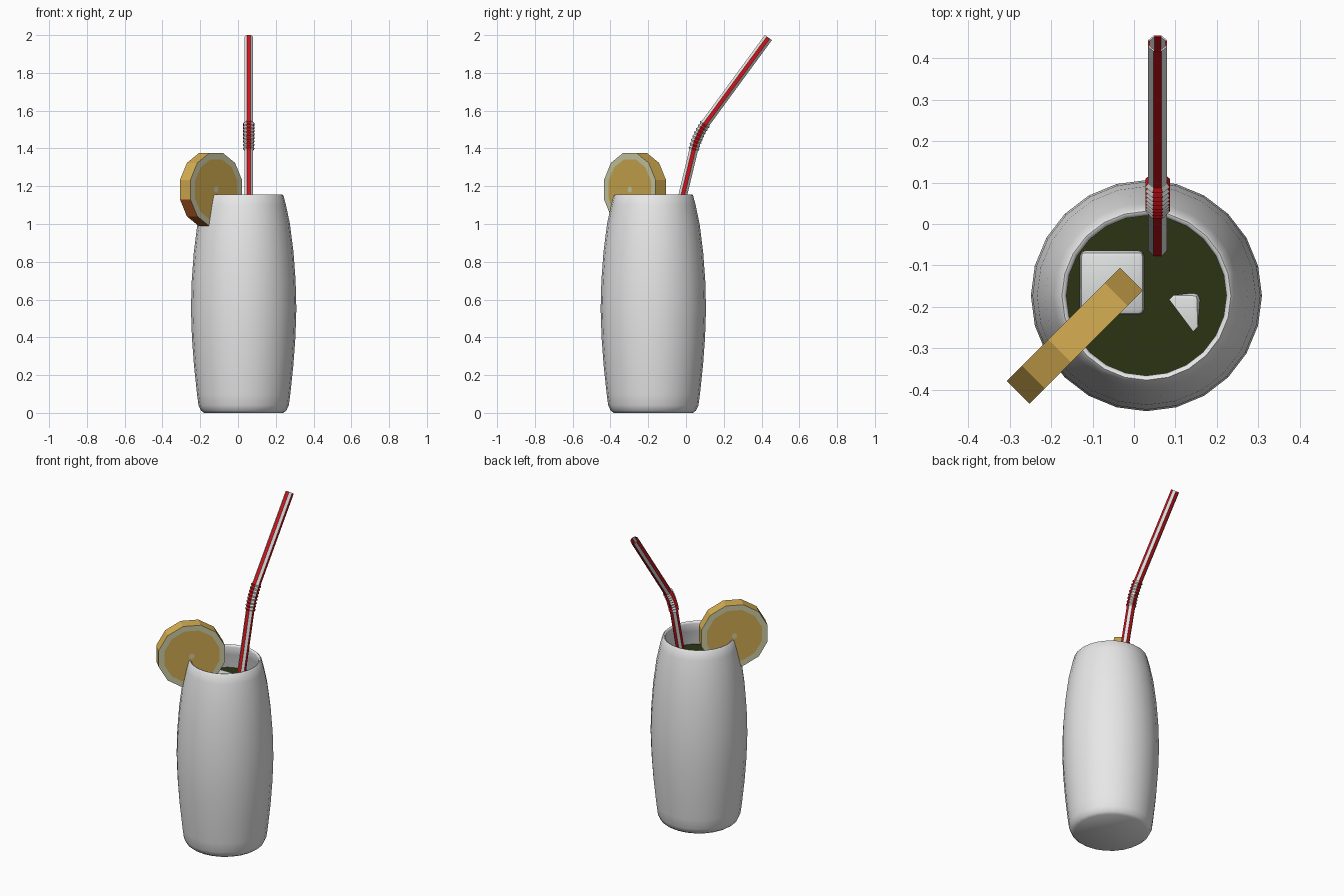
import bpy, bmesh, math
from mathutils import Vector, Matrix

if "Cube" in bpy.data.objects:
    bpy.data.objects.remove(bpy.data.objects["Cube"])


def mat(name, rgb):
    m = bpy.data.materials.new(name)
    m.diffuse_color = (*rgb, 1)
    m.use_nodes = True
    m.node_tree.nodes["Principled BSDF"].inputs["Base Color"].default_value = m.diffuse_color
    return m


WHITE = mat("glass white", (0.8, 0.8, 0.8))
ICE = mat("ice white", (0.82, 0.83, 0.83))
GREEN = mat("dark green drink", (0.024, 0.034, 0.007))
RED = mat("straw red", (0.65, 0.006, 0.01))
STRAW = mat("straw white", (0.8, 0.8, 0.8))
RIND = mat("rind gold", (0.68, 0.43, 0.085))
ORANGE = mat("rind orange", (0.5, 0.12, 0.02))
FLESH = mat("flesh gold", (0.62, 0.4, 0.08))
PITH = mat("pith cream", (0.6, 0.6, 0.38))

CX, CY, LEVEL = 0.03, -0.173, 1.0


def finish(name, bm, mats, smooth=None):
    bmesh.ops.recalc_face_normals(bm, faces=bm.faces)
    me = bpy.data.meshes.new(name)
    bm.to_mesh(me)
    bm.free()
    for m in mats:
        me.materials.append(m)
    ob = bpy.data.objects.new(name, me)
    bpy.context.collection.objects.link(ob)
    if smooth:
        bpy.context.view_layer.objects.active = ob
        ob.select_set(True)
        bpy.ops.object.shade_smooth_by_angle(angle=math.radians(smooth))
        ob.select_set(False)
    return ob


def lathe(name, profile, material, n=24):
    """Turn a profile of (radius, z) about the glass axis; ends are capped."""
    bm = bmesh.new()
    rings = [[bm.verts.new((CX + r * math.cos(2 * math.pi * i / n),
                            CY + r * math.sin(2 * math.pi * i / n), z))
              for i in range(n)] for r, z in profile]
    for a, b in zip(rings, rings[1:]):
        for i in range(n):
            bm.faces.new((a[i], a[(i + 1) % n], b[(i + 1) % n], b[i]))
    bm.faces.new(rings[0])
    bm.faces.new(rings[-1])
    return finish(name, bm, [material], 60)


# Glass: outer wall, rounded rim, inner wall
outer = [(0.21, 0), (0.226, 0.012), (0.239, 0.04), (0.247, 0.10), (0.263, 0.25),
         (0.274, 0.40), (0.279, 0.55), (0.275, 0.70), (0.264, 0.85),
         (0.245, 1.0), (0.224, 1.10), (0.211, 1.15), (0.204, 1.157)]
inner = [(0.197, 1.155), (0.193, 1.145), (0.205, 1.09), (0.226, 1.0), (0.245, 0.85),
         (0.259, 0.55), (0.245, 0.25), (0.22, 0.06)]
lathe("glass", outer + inner, WHITE)

# Drink
lathe("drink", [(0.218, 0.065), (0.243, 0.25), (0.257, 0.55), (0.243, 0.85), (0.225, LEVEL)], GREEN)


# Ice cubes
def ice(name, size, rot, anchor, at):
    """Bevelled cube, turned by rot, with local point anchor placed at a point."""
    bm = bmesh.new()
    bmesh.ops.create_cube(bm, size=size)
    bmesh.ops.bevel(bm, geom=bm.edges[:], offset=0.014, segments=2, affect='EDGES', profile=0.5)
    shift = Vector(at) - rot @ (Vector(anchor) * size / 2)
    bmesh.ops.transform(bm, matrix=Matrix.Translation(shift) @ rot.to_4x4(), verts=bm.verts)
    finish(name, bm, [ICE], 40)


ice("ice_cube_large", 0.155, Matrix.Rotation(math.radians(5), 3, 'X'), (0, 0, 1),
    (-0.053, -0.143, LEVEL + 0.02))
ice("ice_cube_small", 0.15, Matrix.Rotation(math.radians(16), 3, Vector((0.6, -0.8, 0))),
    (1, 1, 1), (0.155, -0.17, LEVEL + 0.018))

# Straw: (y, z, tilt, radius) stations, with a ribbed bend, then back down the inside
R, a0, a1 = 0.025, math.radians(13.5), math.radians(36)
y, z = 0.04, 1.39
stations = [(y - 1.32 * math.tan(a0), z - 1.32, a0, R)]
steps = 16
for i in range(steps + 1):
    a = a0 + (a1 - a0) * i / steps
    stations.append((y, z, a, 0.032 if i % 2 else R))
    y += 0.16 / steps * math.sin(a)
    z += 0.16 / steps * math.cos(a)
stations.append((0.436, 1.987, a1, R))
path = stations + [(s[0], s[1], s[2], 0.021) for s in (stations[-1], stations[-2], stations[1], stations[0])]
bm = bmesh.new()
rings = []
for y, z, a, r in path:
    ring = []
    for k in range(8):
        t = math.radians(22.5 + 45 * k)
        u, v = r * math.cos(t), r * math.sin(t)
        ring.append(bm.verts.new((0.057 + u, y + v * math.cos(a), z - v * math.sin(a))))
    rings.append(ring)
for a, b in zip(rings, rings[1:] + rings[:1]):
    for k in range(8):
        f = bm.faces.new((a[k], a[(k + 1) % 8], b[(k + 1) % 8], b[k]))
        f.material_index = k % 2          # alternate red and white stripes
finish("straw", bm, [STRAW, RED])

# Citrus slice: rings of pip spot, flesh, pith and rind
bm = bmesh.new()
N, half = 12, 0.039
spec = [(0.016, -half), (0.166, -half), (0.2, -half), (0.2, half), (0.166, half), (0.016, half)]
rings = [[bm.verts.new((r * math.cos(math.radians(15 + 30 * i)), d,
                        r * math.sin(math.radians(15 + 30 * i)))) for i in range(N)]
         for r, d in spec]
for j, m in enumerate((1, 2, 0, 2, 1)):
    for i in range(N):
        a, b = rings[j], rings[j + 1]
        f = bm.faces.new((a[i], a[(i + 1) % N], b[(i + 1) % N], b[i]))
        f.material_index = m
        if m == 0 and f.calc_center_median().z < -0.05:
            f.material_index = 3          # underside of the rind
for ring in (rings[0], rings[-1]):
    bm.faces.new(ring).material_index = 2
slice_ob = finish("citrus_slice", bm, [RIND, FLESH, PITH, ORANGE])
slice_ob.location = (-0.143, -0.27, 1.182)
slice_ob.rotation_euler = (0, 0, math.radians(45))
